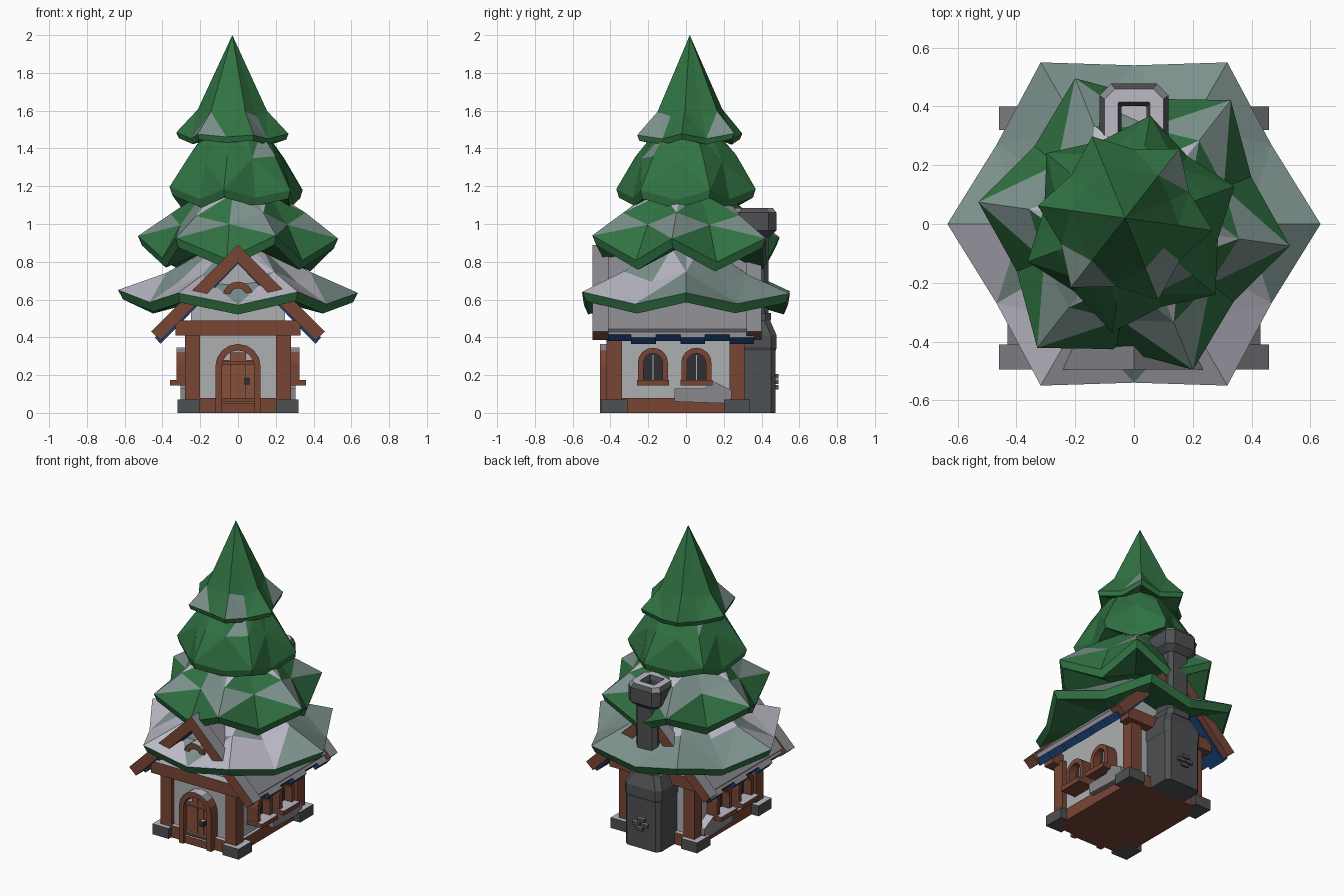
import bpy, bmesh, math, random
from mathutils import Vector

if "Cube" in bpy.data.objects:
    bpy.data.objects.remove(bpy.data.objects["Cube"])

random.seed(4)


def mat(name, r, g, b):
    m = bpy.data.materials.new(name)
    m.diffuse_color = (r, g, b, 1)
    m.use_nodes = True
    m.node_tree.nodes["Principled BSDF"].inputs["Base Color"].default_value = m.diffuse_color
    return m


WOOD = mat("wood", .19, .06, .035)
DOOR = mat("door_wood", .24, .08, .04)
GREEN = mat("needles", .03, .17, .055)
FROST = mat("frosted_needles", .2, .28, .26)
SNOW = mat("snow", .5, .49, .56)
GREY = mat("frost", .25, .25, .27)
STONE = mat("stone", .075, .08, .085)
WALL = mat("plaster", .42, .43, .44)
BLUE = mat("tiles", .01, .05, .17)
DARK = mat("dark", .03, .03, .035)


def finish(name, bm, base, mid=GREY, jitter=0.0):
    """Make the object; upward faces get a dusting of snow."""
    bmesh.ops.recalc_face_normals(bm, faces=bm.faces)
    for f in bm.faces:
        n = f.normal.z + random.uniform(-jitter, jitter)
        f.material_index = 2 if n > .84 else 1 if n > .62 else 0
    me = bpy.data.meshes.new(name)
    bm.to_mesh(me)
    bm.free()
    for m in (base, mid, SNOW):
        me.materials.append(m)
    ob = bpy.data.objects.new(name, me)
    bpy.context.collection.objects.link(ob)
    return ob


def loft(name, rings, base, mid=GREY, jitter=0.0, tri=False):
    """Skin closed rings of equal length and cap both ends."""
    bm = bmesh.new()
    vs = [[bm.verts.new(p) for p in r] for r in rings]
    n = len(rings[0])
    for a, b in zip(vs, vs[1:]):
        for i in range(n):
            bm.faces.new((a[i], a[(i + 1) % n], b[(i + 1) % n], b[i]))
    bm.faces.new(vs[0])
    bm.faces.new(vs[-1])
    if tri:
        bmesh.ops.remove_doubles(bm, verts=bm.verts, dist=1e-4)
        bmesh.ops.triangulate(bm, faces=bm.faces)
    return finish(name, bm, base, mid, jitter)


def prism(name, pts, axis, a, b, base):
    """Extrude a 2D outline (u, z) along x or y from a to b."""
    put = (lambda u, z, d: (d, u, z)) if axis == 'x' else (lambda u, z, d: (u, d, z))
    return loft(name, [[put(u, z, d) for u, z in pts] for d in (a, b)], base)


def box(name, x0, x1, y0, y1, z0, z1, base):
    return prism(name, [(x0, z0), (x1, z0), (x1, z1), (x0, z1)], 'y', y0, y1, base)


def arch(c, w, z0, z1, n=8):
    """Round-topped outline of half width w."""
    return [(c + w, z0)] + [(c + w * math.cos(math.pi * i / n), z1 - w + w * math.sin(math.pi * i / n))
                            for i in range(n + 1)] + [(c - w, z0)]


def arch_frame(name, c, w, t, z0, z1, axis, a, b):
    prism(name, arch(c, w, z0, z1) + arch(c, w - t, z0, z1 - t)[::-1], axis, a, b, WOOD)


def octa(cy, hx, hy, z, c):
    """Chamfered rectangle ring."""
    q = [(hx, -hy + c), (hx, hy - c), (hx - c, hy), (-hx + c, hy),
         (-hx, hy - c), (-hx, -hy + c), (-hx + c, -hy), (hx - c, -hy)]
    return [(x, cy + y, z) for x, y in q]


# House body with gables
prism("house_walls", [(-.25, .03), (.25, .03), (.25, .6), (0, .83), (-.25, .6)], 'y', -.39, .28, WALL)
box("floor_frame", -.27, .27, -.42, .31, 0, .08, WOOD)
for s in (-1, 1):
    for y in (-.38, .27):
        x = s * .24
        box("corner_post", x - .04, x + .04, y - .04, y + .04, .05, .43, WOOD)
        x = s * .26
        box("corner_stone", x - .06, x + .06, y - .07, y + .07, 0, .07, STONE)
for y0, y1 in ((-.45, -.37), (.26, .34)):
    box("gable_beam", -.33, .33, y0, y1, .41, .49, WOOD)

# Roof: snow layer, blue tiles, gable boards
prism("roof_snow", [(0, .875), (.43, .445), (.41, .425), (0, .835), (-.41, .425), (-.43, .445)],
      'y', -.47, .37, SNOW)
for s in (-1, 1):
    for i in range(6):
        y = -.42 + i * .13
        e = .425 + .015 * (i % 2)
        prism("roof_tiles", [(0, .84), (s * e, .84 - e), (s * (e - .03), .805 - e + .03 - .03), (0, .79)],
              'y', y, y + .13, BLUE)
board = [(0, .89), (.46, .43), (.41, .385), (0, .795), (-.41, .385), (-.46, .43)]
prism("front_gable_board", board, 'y', -.495, -.41, WOOD)
prism("back_gable_board", board, 'y', .32, .40, WOOD)
arch_frame("gable_ornament", 0, .08, .035, .61, .695, 'y', -.46, -.38)

# Door
arch_frame("door_frame", 0, .12, .034, 0, .365, 'y', -.455, -.38)
for i in range(4):
    x = -.088 + i * .044
    prism("door_plank", [(x + .001, .02), (x + .043, .02), (x + .043, .32 if 0 < i < 3 else .28),
                         (x + .001, .32 if 0 < i < 3 else .28)], 'y', -.425, -.38, DOOR)
for z in (.06, .255):
    box("door_strap", -.086, .086, -.435, -.42, z, z + .018, WOOD)
box("door_handle", .035, .06, -.455, -.42, .15, .185, DARK)
box("door_step", -.1, .1, -.44, -.38, 0, .05, WOOD)

# Side windows and snow heaps
for s in (-1, 1):
    for y in (-.175, .055):
        arch_frame("window_frame", y, .08, .03, .16, .345, 'x', s * .24, s * .325)
        prism("window_pane", arch(y, .05, .16, .315), 'x', s * .24, s * .27, DARK)
        box("window_bar", min(s * .26, s * .285), max(s * .26, s * .285), y - .006, y + .006, .16, .31, WALL)
        prism("window_sill", [(y - .085, .145), (y + .085, .145), (y + .085, .175), (y - .085, .175)],
              'x', s * .24, s * .36, WOOD)
    prism("snow_heap", [(-.06, .06), (.22, .05), (.24, .08), (.24, .12), (.14, .17), (.1, .13), (-.06, .13)],
          'x', s * .24, s * .305, GREY)

# Chimney, hollow at the top
cy = .36
loft("chimney_base", [octa(cy, .13, .115, 0, .025), octa(cy, .13, .115, .33, .025),
                      octa(cy, .138, .12, .345, .03), octa(cy, .138, .12, .41, .03),
                      octa(cy, .1, .085, .49, .03)], STONE)
loft("chimney_shaft", [octa(cy, .078, .078, .45, .025), octa(cy, .078, .078, .97, .025)], STONE)
loft("chimney_collar", [octa(cy, .09, .09, .49, .03), octa(cy, .09, .09, .53, .03)], STONE)
loft("chimney_cap", [octa(cy, .08, .08, .93, .025), octa(cy, .118, .118, .965, .04),
                     octa(cy, .118, .118, 1.06, .04), octa(cy, .1, .1, 1.085, .035),
                     octa(cy, .055, .055, 1.085, .004), octa(cy, .042, .042, 1.06, .004),
                     octa(cy, .042, .042, .98, .004)], STONE)
for x, z in ((-.005, .195), (-.03, .165), (.03, .165), (.005, .135)):
    box("chimney_brick", x - .026, x + .026, .465, .49, z - .012, z + .012, STONE)


# Tree tiers: rings of twelve points alternating branch tips and notches
def ring(rot, r_tip, z_tip, r_notch, z_notch, cx=0, cy=0, j=.012):
    out = []
    for i in range(12):
        r, z = (r_tip, z_tip) if i % 2 == 0 else (r_notch, z_notch)
        a = math.radians(rot + 30 * i)
        z += random.uniform(-j, j)
        out.append(Vector((cx + r * math.cos(a), cy + r * math.sin(a), z)))
    return out


def tier(name, rot, top, mid, tip, notch, under, drop=.05, cx=0, cy=0):
    edge = ring(rot, *tip, *notch, cx, cy)
    lip = [Vector((p.x * .96, p.y * .96, p.z - drop)) for p in edge]
    loft(name, [ring(rot, *top, *top, cx, cy, 0), ring(rot, *mid, cx, cy), edge, lip,
                ring(rot, *under, *under, cx, cy, 0)], GREEN, FROST, .12, True)


tier("tree_tier_bottom", 0, (.15, .87), (.38, .74, .36, .70), (.635, .64), (.54, .575), (.2, .62))
tier("tree_tier_lower", -8, (.2, 1.16), (.36, 1.05, .33, 1.0), (.535, .93), (.43, .81), (.18, .88))
tier("tree_tier_upper", 20, (.17, 1.48), (.27, 1.36, .25, 1.34), (.375, 1.19), (.3, 1.13), (.12, 1.2),
     .045, -.01)
tier("tree_top", 52, (.00001, 2.0), (.185, 1.6, .165, 1.58), (.3, 1.475), (.235, 1.455), (.1, 1.47),
     .03, -.03, .02)
